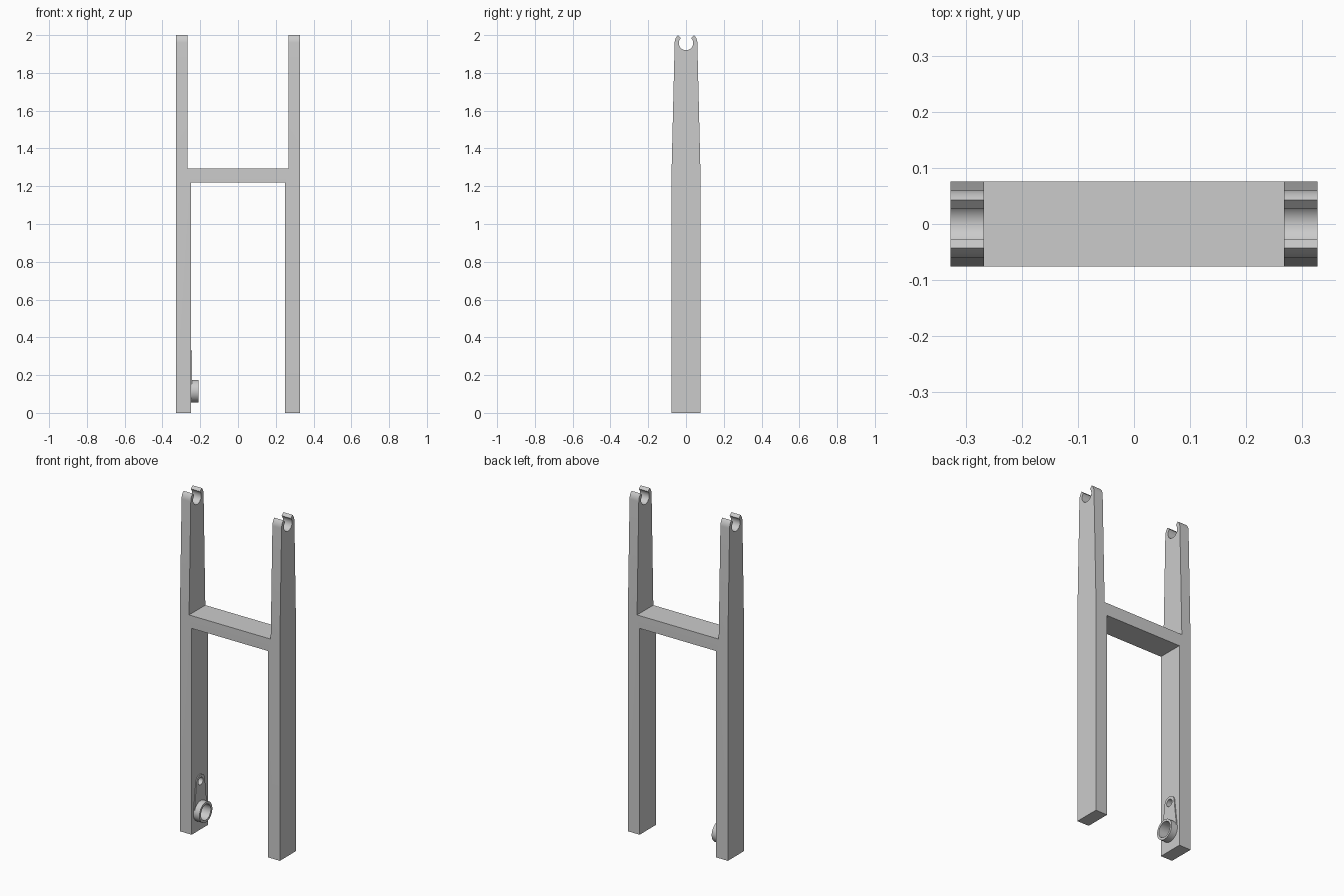
import bpy, bmesh
from math import sin, cos, asin, radians, pi
from mathutils import Vector

cube = bpy.data.objects.get("Cube")
if cube:
    bpy.data.objects.remove(cube, do_unlink=True)

grey = bpy.data.materials.new("plain_grey")
grey.use_nodes = True
grey.diffuse_color = (0.6, 0.6, 0.6, 1)
grey.node_tree.nodes["Principled BSDF"].inputs["Base Color"].default_value = grey.diffuse_color

HALF_DEPTH = 0.076
OUTER, LEG_INNER, PRONG_INNER = 0.327, 0.25, 0.267
BAR_LOW, BAR_TOP = 1.22, 1.295


def prism(name, outline, axis, start, end):
    """Extrude a closed outline: (x, z) points along y, or (y, z) points along x."""
    place = (lambda p, d: (p[0], d, p[1])) if axis == "y" else (lambda p, d: (d, p[0], p[1]))
    bm = bmesh.new()
    face = bm.faces.new([bm.verts.new(place(p, start)) for p in outline])
    side = bmesh.ops.extrude_face_region(bm, geom=[face])
    shift = Vector((0, end - start, 0)) if axis == "y" else Vector((end - start, 0, 0))
    verts = [g for g in side["geom"] if isinstance(g, bmesh.types.BMVert)]
    bmesh.ops.translate(bm, verts=verts, vec=shift)
    bmesh.ops.recalc_face_normals(bm, faces=bm.faces[:])
    mesh = bpy.data.meshes.new(name)
    bm.to_mesh(mesh)
    bm.free()
    mesh.materials.append(grey)
    obj = bpy.data.objects.new(name, mesh)
    bpy.context.collection.objects.link(obj)
    return obj


def arc(z, radius, start, end, steps=24):
    """Points in (y, z) around the centre line, angles in radians from +y."""
    angles = [start + (end - start) * i / steps for i in range(steps + 1)]
    return [(radius * cos(a), z + radius * sin(a)) for a in angles]


def circle(z, radius):
    return arc(z, radius, 0, 2 * pi, 48)[:-1]


def boolean(target, tool, operation):
    mod = target.modifiers.new("combine", "BOOLEAN")
    mod.operation, mod.solver, mod.object = operation, "EXACT", tool
    bpy.context.view_layer.objects.active = target
    bpy.ops.object.modifier_apply(modifier=mod.name)


# Lower legs and crossbar as one arch
right_half = [(LEG_INNER, BAR_LOW), (LEG_INNER, 0), (OUTER, 0), (OUTER, BAR_TOP)]
frame = prism("fork_frame", right_half + [(-x, z) for x, z in reversed(right_half)],
              "y", -HALF_DEPTH, HALF_DEPTH)

# Tapered prongs ending in open, C-shaped hooks
HOOK_Z, HOOK_OUT, HOOK_IN = 1.958, 0.06, 0.038
prong_outline = ([(-HALF_DEPTH, BAR_TOP), (HALF_DEPTH, BAR_TOP)]
                 + arc(HOOK_Z, HOOK_OUT, 0, radians(45), 8)
                 + arc(HOOK_Z, HOOK_IN, radians(45), radians(-225), 36)
                 + arc(HOOK_Z, HOOK_OUT, radians(135), radians(180), 8))
for side in (-1, 1):
    prong = prism("prong", prong_outline, "x", side * PRONG_INNER, side * OUTER)
    boolean(frame, prong, "UNION")
    bpy.data.objects.remove(prong, do_unlink=True)

# Teardrop mounting plate on the inside of the right leg
RING_Z, RING_R, EYE_Z, EYE_R = 0.115, 0.06, 0.29, 0.039
lean = asin((RING_R - EYE_R) / (EYE_Z - RING_Z))
plate = prism("mounting_plate",
              arc(EYE_Z, EYE_R, lean, pi - lean) + arc(RING_Z, RING_R, pi - lean, 2 * pi + lean),
              "x", -LEG_INNER, -LEG_INNER + 0.006)

# Bearing collar standing on the plate
collar = prism("bearing_collar", circle(RING_Z, RING_R), "x", -LEG_INNER, -0.21)

# Blind bores through collar and plate into the leg
for z, radius in ((RING_Z, 0.046), (EYE_Z, 0.022)):
    cutter = prism("bore_cutter", circle(z, radius), "x", -0.29, -0.19)
    cutter.hide_render = True
    for part in (frame, plate, collar):
        boolean(part, cutter, "DIFFERENCE")
    bpy.data.objects.remove(cutter, do_unlink=True)

# Smooth the round walls, keep the corners crisp
for part in (frame, plate, collar):
    bpy.ops.object.select_all(action="DESELECT")
    part.select_set(True)
    bpy.context.view_layer.objects.active = part
    bpy.ops.object.shade_smooth_by_angle(angle=radians(30))
